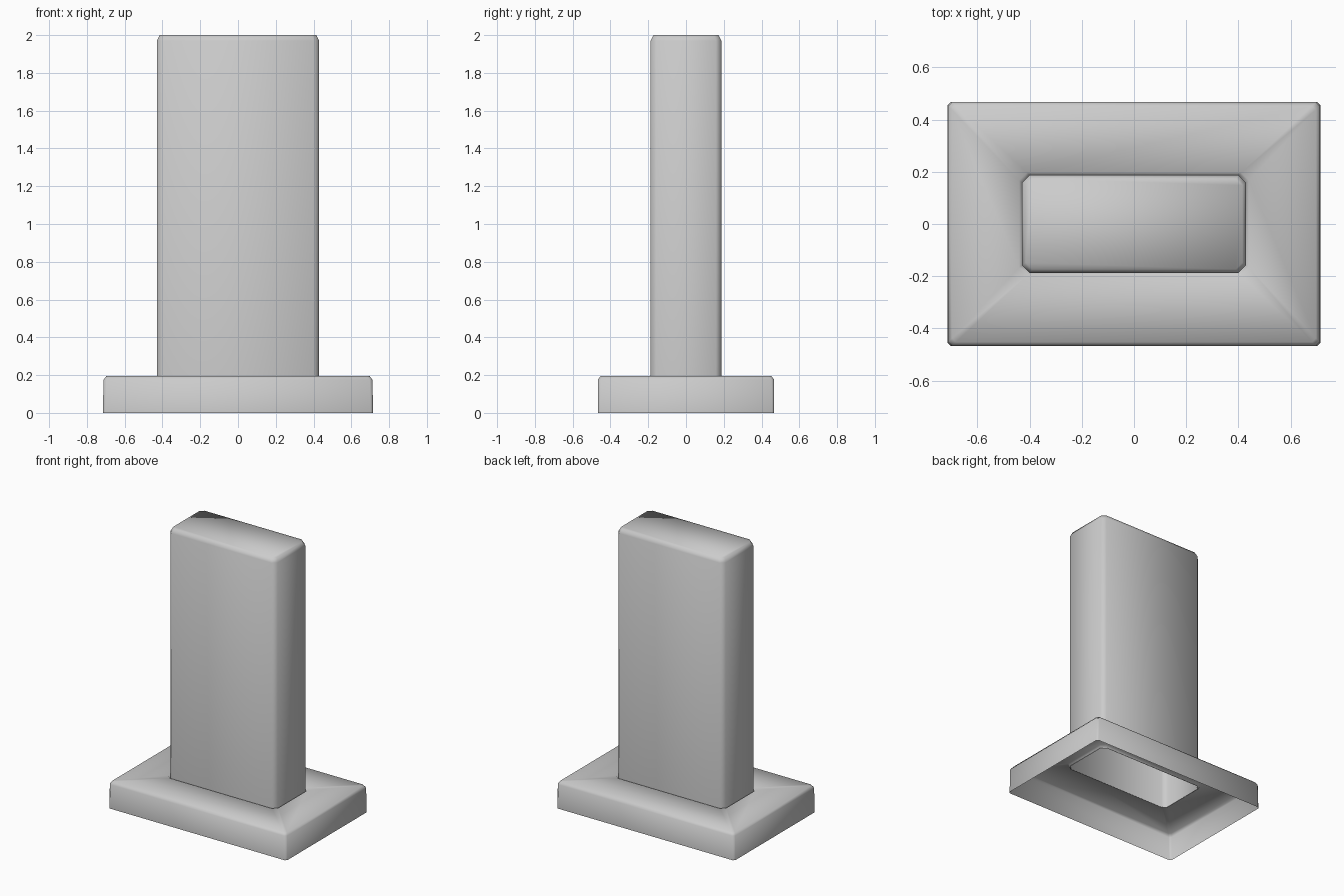
import bpy, bmesh

if "Cube" in bpy.data.objects:
    bpy.data.objects.remove(bpy.data.objects["Cube"])


def ring(bm, hx, hy, c, z):
    """Rectangle outline with clipped corners at height z."""
    pts = [(hx, -hy + c), (hx, hy - c), (hx - c, hy), (-hx + c, hy),
           (-hx, hy - c), (-hx, -hy + c), (-hx + c, -hy), (hx - c, -hy)]
    return [bm.verts.new((x, y, z)) for x, y in pts]


def shell(name, sections, cap=False):
    """Thin open-bottomed shell lofted through stacked outlines."""
    bm = bmesh.new()
    rings = [ring(bm, *s) for s in sections]
    for a, b in zip(rings, rings[1:]):
        for i in range(8):
            j = (i + 1) % 8
            bm.faces.new((a[i], a[j], b[j], b[i]))
    if cap:
        bm.faces.new(rings[-1])
    for f in bm.faces:
        f.smooth = True
    me = bpy.data.meshes.new(name)
    bm.to_mesh(me)
    bm.free()
    ob = bpy.data.objects.new(name, me)
    bpy.context.collection.objects.link(ob)
    return ob


# Hollow plinth: side walls, softened top edge, top with an opening and short lip
shell("base_plate", [
    (0.715, 0.467, 0.012, 0.0),
    (0.712, 0.467, 0.015, 0.175),
    (0.697, 0.452, 0.015, 0.195),
    (0.44, 0.197, 0.03, 0.195),
    (0.428, 0.187, 0.03, 0.175),
])

# Hollow upright slab, open at the bottom, softened at the top
shell("upright_slab", [
    (0.43, 0.188, 0.03, 0.175),
    (0.43, 0.188, 0.03, 1.97),
    (0.415, 0.173, 0.025, 2.0),
], cap=True)
